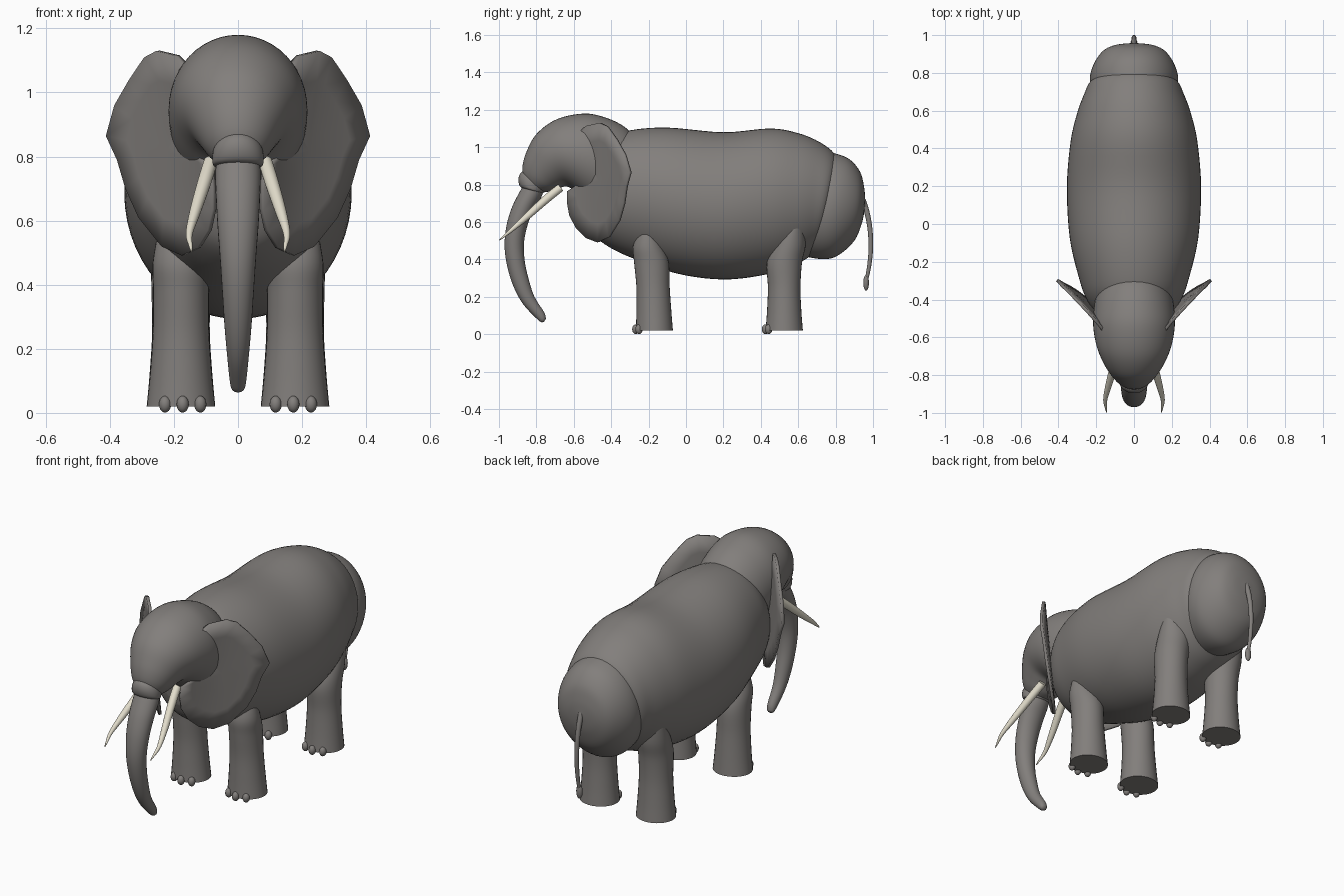
import bpy, bmesh, math
from mathutils import Vector


def material(name, rgb):
    m = bpy.data.materials.new(name)
    m.diffuse_color = (*rgb, 1)
    return m


GREY = material("grey skin", (0.225, 0.212, 0.202))
IVORY = material("ivory", (0.76, 0.72, 0.60))


def finish(name, bm, mat, angle=45):
    bmesh.ops.recalc_face_normals(bm, faces=bm.faces)
    me = bpy.data.meshes.new(name)
    bm.to_mesh(me)
    bm.free()
    me.materials.append(mat)
    me.shade_smooth()
    me.set_sharp_from_angle(angle=math.radians(angle))
    ob = bpy.data.objects.new(name, me)
    bpy.context.collection.objects.link(ob)
    return ob


def smooth_path(rows, sub):
    """Catmull-Rom interpolation of tuples."""
    rows = [Vector(r) for r in rows]
    out = []
    for i in range(len(rows) - 1):
        p0, p1, p2, p3 = (rows[max(i - 1, 0)], rows[i], rows[i + 1],
                          rows[min(i + 2, len(rows) - 1)])
        for k in range(sub):
            t = k / sub
            out.append(0.5 * (2 * p1 + (p2 - p0) * t + (2 * p0 - 5 * p1 + 4 * p2 - p3) * t * t
                              + (3 * p1 - p0 - 3 * p2 + p3) * t ** 3))
    return out + [rows[-1]]


def loft(name, rows, mat=GREY, n=40, sub=5):
    """Rows: outline point 1 (y, z), opposite point 2 (y, z), half width, centre x."""
    bm = bmesh.new()
    rings = []
    for y1, z1, y2, z2, rx, x in smooth_path(rows, sub):
        ring = []
        for k in range(n):
            a = 2 * math.pi * k / n
            c, s = math.cos(a), math.sin(a)
            ring.append(bm.verts.new((x + rx * s, (y1 + y2) / 2 + (y1 - y2) / 2 * c,
                                      (z1 + z2) / 2 + (z1 - z2) / 2 * c)))
        rings.append(ring)
    for a, b in zip(rings, rings[1:]):
        for k in range(n):
            bm.faces.new((a[k], a[(k + 1) % n], b[(k + 1) % n], b[k]))
    bm.faces.new(rings[0])
    bm.faces.new(rings[-1])
    return finish(name, bm, mat)


def tube(name, pts, mat, n=16):
    """Points: x, y, z, radius."""
    rows = []
    for i, (x, y, z, r) in enumerate(pts):
        a, b = pts[max(i - 1, 0)], pts[min(i + 1, len(pts) - 1)]
        d = Vector((b[1] - a[1], b[2] - a[2])).normalized() * r
        rows.append((y - d.y, z + d.x, y + d.y, z - d.x, r, x))
    return loft(name, rows, mat, n)


def ball(name, loc, size):
    bm = bmesh.new()
    bmesh.ops.create_uvsphere(bm, u_segments=16, v_segments=10, radius=1)
    for v in bm.verts:
        v.co = Vector(loc) + Vector(a * b for a, b in zip(v.co, size))
    return finish(name, bm, GREY)


# Body and rump
loft("body", [
    (-0.52, 0.90, -0.52, 0.60, 0.12, 0), (-0.48, 0.98, -0.48, 0.52, 0.19, 0),
    (-0.40, 1.05, -0.40, 0.46, 0.25, 0), (-0.30, 1.09, -0.28, 0.405, 0.29, 0),
    (-0.10, 1.105, -0.05, 0.325, 0.34, 0), (0.20, 1.08, 0.20, 0.293, 0.355, 0),
    (0.45, 1.10, 0.43, 0.32, 0.335, 0), (0.60, 1.075, 0.58, 0.37, 0.30, 0),
    (0.71, 1.03, 0.66, 0.415, 0.265, 0), (0.79, 0.97, 0.71, 0.46, 0.232, 0),
    (0.82, 0.90, 0.74, 0.54, 0.16, 0)], n=56)
loft("rump", [
    (0.72, 0.98, 0.58, 0.43, 0.21, 0), (0.80, 0.966, 0.72, 0.402, 0.234, 0),
    (0.875, 0.935, 0.81, 0.42, 0.215, 0), (0.93, 0.87, 0.90, 0.50, 0.165, 0),
    (0.952, 0.79, 0.942, 0.60, 0.10, 0), (0.958, 0.72, 0.956, 0.68, 0.02, 0)], n=56)

# Head, lip and trunk
loft("head", [
    (-0.28, 1.06, -0.34, 0.65, 0.17, 0), (-0.33, 1.11, -0.39, 0.64, 0.195, 0),
    (-0.42, 1.155, -0.46, 0.67, 0.212, 0), (-0.54, 1.18, -0.54, 0.72, 0.216, 0),
    (-0.69, 1.15, -0.60, 0.77, 0.198, 0), (-0.80, 1.07, -0.64, 0.79, 0.165, 0),
    (-0.855, 0.97, -0.68, 0.78, 0.13, 0), (-0.875, 0.89, -0.72, 0.765, 0.10, 0),
    (-0.87, 0.83, -0.76, 0.76, 0.07, 0)], n=48)
loft("trunk_lip", [
    (-0.86, 0.88, -0.73, 0.80, 0.068, 0), (-0.887, 0.858, -0.75, 0.77, 0.078, 0),
    (-0.896, 0.825, -0.76, 0.757, 0.08, 0), (-0.887, 0.79, -0.77, 0.755, 0.075, 0),
    (-0.86, 0.775, -0.78, 0.76, 0.05, 0)], n=32)
loft("trunk", [
    (-0.86, 0.81, -0.76, 0.77, 0.068, 0), (-0.89, 0.76, -0.775, 0.73, 0.071, 0),
    (-0.93, 0.68, -0.81, 0.67, 0.069, 0), (-0.96, 0.58, -0.845, 0.59, 0.064, 0),
    (-0.97, 0.47, -0.866, 0.49, 0.056, 0), (-0.955, 0.36, -0.862, 0.39, 0.049, 0),
    (-0.92, 0.25, -0.84, 0.29, 0.042, 0), (-0.87, 0.16, -0.81, 0.20, 0.034, 0),
    (-0.80, 0.085, -0.76, 0.12, 0.026, 0), (-0.775, 0.065, -0.75, 0.09, 0.020, 0),
    (-0.76, 0.066, -0.75, 0.08, 0.010, 0)], n=28)


def ear(name, s):
    outline = [(-0.60, 1.055), (-0.53, 1.115), (-0.46, 1.13), (-0.42, 1.11), (-0.37, 1.04),
               (-0.325, 0.96), (-0.297, 0.865), (-0.317, 0.79), (-0.33, 0.70), (-0.355, 0.61),
               (-0.41, 0.52), (-0.47, 0.492), (-0.53, 0.515), (-0.585, 0.57), (-0.62, 0.635),
               (-0.632, 0.70), (-0.632, 0.765), (-0.58, 0.80), (-0.55, 0.90), (-0.55, 1.02)]
    bm = bmesh.new()
    cy, cz = -0.46, 0.82

    def vert(y, z):  # cupped, outward-slanting sheet
        x = 0.25 + 0.95 * (y + 0.46) + 1.2 * (y + 0.46) ** 2 + 0.11 * (z - 1.13)
        return bm.verts.new((s * x, y, z))

    centre = vert(cy, cz)
    rings = [[vert(cy + (y - cy) * f, cz + (z - cz) * f) for y, z in outline]
             for f in (0.35, 0.7, 1)]
    n = len(outline)
    for k in range(n):
        j = (k + 1) % n
        bm.faces.new((centre, rings[0][k], rings[0][j]))
        for a, b in zip(rings, rings[1:]):
            bm.faces.new((a[k], b[k], b[j], a[j]))
    ob = finish(name, bm, GREY)
    mod = ob.modifiers.new("thickness", "SOLIDIFY")
    mod.thickness = 0.016
    mod.offset = 0


# Paired parts
for side, s in (("left", 1), ("right", -1)):
    ear(side + "_ear", s)
    tube(side + "_tusk", [(s * 0.085, -0.67, 0.785, 0.022), (s * 0.105, -0.75, 0.72, 0.022),
                          (s * 0.133, -0.85, 0.63, 0.018), (s * 0.152, -0.93, 0.56, 0.011),
                          (s * 0.148, -0.975, 0.522, 0.006), (s * 0.145, -0.998, 0.503, 0.002)], IVORY)
    x = s * 0.178
    loft(side + "_front_leg", [
        (-0.268, 0.02, -0.07, 0.02, 0.107, x), (-0.265, 0.12, -0.078, 0.12, 0.097, x),
        (-0.265, 0.25, -0.087, 0.25, 0.088, x), (-0.277, 0.38, -0.092, 0.38, 0.087, x),
        (-0.283, 0.47, -0.12, 0.47, 0.088, x), (-0.25, 0.57, -0.16, 0.57, 0.07, x)], n=32)
    loft(side + "_hind_leg", [
        (0.425, 0.02, 0.625, 0.02, 0.107, x), (0.433, 0.12, 0.617, 0.12, 0.098, x),
        (0.438, 0.25, 0.612, 0.25, 0.09, x), (0.432, 0.38, 0.62, 0.38, 0.092, x),
        (0.465, 0.48, 0.64, 0.48, 0.094, x), (0.53, 0.60, 0.64, 0.60, 0.09, x)], n=32)
    for leg, yc in (("front", -0.168), ("hind", 0.525)):
        for i in (-1, 0, 1):
            ball(f"{side}_{leg}_toe_{i + 2}",
                 (x * 0.97 + i * 0.055, yc - 0.1 + abs(i) * 0.017, 0.027), (0.019, 0.02, 0.026))

# Tail with tuft
tube("tail", [(0, 0.945, 0.72, 0.015), (0, 0.968, 0.65, 0.014), (0, 0.984, 0.56, 0.013),
              (0, 0.988, 0.46, 0.012), (0, 0.98, 0.37, 0.011), (0, 0.965, 0.29, 0.009)], GREY)
ball("tail_tuft", (0, 0.963, 0.275), (0.018, 0.015, 0.042))
